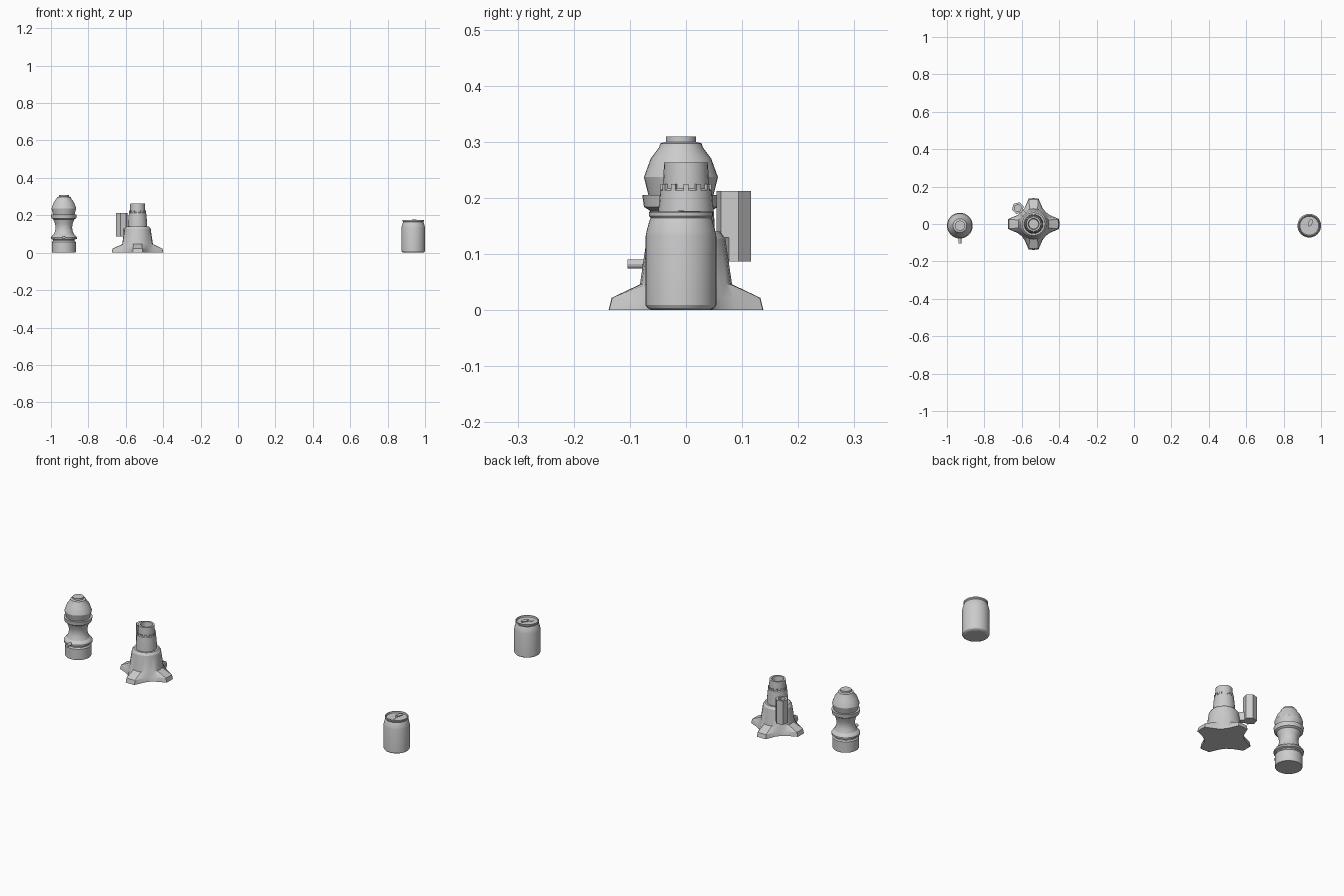
import bpy, bmesh
from math import sin, cos, pi, radians, atan2
from mathutils import Matrix, Vector

if "Cube" in bpy.data.objects:
    bpy.data.objects.remove(bpy.data.objects["Cube"])


def finish(name, bm, matrix=Matrix(), smooth=True):
    bmesh.ops.recalc_face_normals(bm, faces=bm.faces)
    bm.transform(matrix)
    me = bpy.data.meshes.new(name)
    bm.to_mesh(me)
    bm.free()
    ob = bpy.data.objects.new(name, me)
    bpy.context.collection.objects.link(ob)
    if smooth:
        bpy.ops.object.select_all(action='DESELECT')
        ob.select_set(True)
        bpy.context.view_layer.objects.active = ob
        bpy.ops.object.shade_smooth_by_angle(angle=radians(25))
    return ob


def loft(rings):
    """Skin a list of equal-length point rings and cap both ends."""
    bm = bmesh.new()
    vs = [[bm.verts.new(p) for p in r] for r in rings]
    n = len(vs[0])
    for a, b in zip(vs, vs[1:]):
        for i in range(n):
            j = (i + 1) % n
            bm.faces.new((a[i], a[j], b[j], b[i]))
    bm.faces.new(vs[0][::-1])
    bm.faces.new(vs[-1])
    return bm


def circle(r, z, n, turn=0):
    return [(r * cos(2 * pi * i / n + turn), r * sin(2 * pi * i / n + turn), z) for i in range(n)]


def lathe(name, profile, loc, n=32, matrix=Matrix(), smooth=True, turn=0):
    bm = loft([circle(r, z, n, turn) for r, z in profile])
    return finish(name, bm, Matrix.Translation(loc) @ matrix, smooth)


def box(name, size, matrix):
    bm = bmesh.new()
    bmesh.ops.create_cube(bm, size=1, matrix=Matrix.Diagonal((*size, 1)))
    return finish(name, bm, matrix, False)


# Bollard-shaped post with stacked collars and a domed head
post = (-0.931, -0.009, 0)
lathe("post_body", [
    (.062, 0), (.064, .004), (.064, .058), (.058, .064), (.058, .070), (.069, .074),
    (.069, .082), (.062, .092), (.055, .097), (.047, .115), (.044, .135), (.047, .155),
    (.056, .178), (.066, .184), (.069, .205), (.058, .205), (.066, .237), (.054, .270),
    (.039, .290), (.037, .297), (.027, .300), (.027, .309)], post, 32)
lathe("post_side_pin", [(.008, .04), (.008, .095)], (post[0], post[1], .082), 12,
      Matrix.Rotation(radians(90), 4, 'X'))

# Tower base: four splayed feet blending into a round body
tower = Vector((-0.537, 0, 0))
quarter = [(.138, 0), (.137, .026), (.088, .047), (.064, .064), (.047, .088), (.026, .137)]
star = []
for k in range(4):
    star += [(x * cos(k * pi / 2) - y * sin(k * pi / 2),
              x * sin(k * pi / 2) + y * cos(k * pi / 2)) for x, y in quarter]
foot_top = [(x * .96, y * .96, .022) for x, y in star]
bm = loft([[(x, y, 0) for x, y in star], foot_top] +
          [circle(r, z, 24) for r, z in [(.082, .046), (.070, .128), (.061, .140)]])
finish("tower_base", bm, Matrix.Translation(tower))

# Tower chimney, hollow at the top
lathe("tower_chimney", [
    (.052, .130), (.050, .170), (.046, .213), (.041, .217), (.041, .225), (.039, .263),
    (.029, .263), (.026, .225)], tower, 24)
for i in range(12):
    m = (Matrix.Translation(tower) @ Matrix.Rotation(2 * pi * i / 12, 4, 'Z')
         @ Matrix.Translation((.042, 0, .219)))
    box(f"chimney_tooth_{i + 1}", (.007, .009, .012), m)

# Hexagonal side tube and the arm that carries it
tube = Vector((-0.621, .085, 0))
lathe("side_tube", [(.032, .087), (.032, .212), (.019, .212), (.019, .13)],
      tube, 6, smooth=False, turn=radians(15))
d = tube - tower
mid = tower + d * .72
box("tube_arm", (.07, .026, .042),
    Matrix.Translation((mid.x, mid.y, .108)) @ Matrix.Rotation(atan2(d.y, d.x), 4, 'Z'))

# Drink can with a recessed lid
can = Vector((.937, -.009, 0))
lathe("can_body", [
    (.048, 0), (.052, 0), (.060, .004), (.063, .009), (.063, .132), (.061, .142),
    (.056, .160), (.054, .164), (.057, .168), (.057, .174), (.055, .176), (.052, .175),
    (.050, .168), (.046, .168)], can, 40)

# Pull tab, rivet and mouth outline
turn = Matrix.Rotation(radians(70), 4, 'Z')
bm = loft([[(x * 1.9, y, z) for x, y, z in circle(.011, h, 16)] for h in (.174, .177)])
finish("pull_tab", bm, Matrix.Translation(can) @ turn @ Matrix.Translation((.016, 0, 0)))
lathe("tab_rivet", [(.005, .167), (.005, .178)], can, 12)
bm = loft([[(x * 1.2, y, z) for x, y, z in circle(.014, h, 16)] for h in (.167, .1695)])
finish("can_mouth", bm, Matrix.Translation(can) @ turn @ Matrix.Translation((-.024, 0, 0)))
